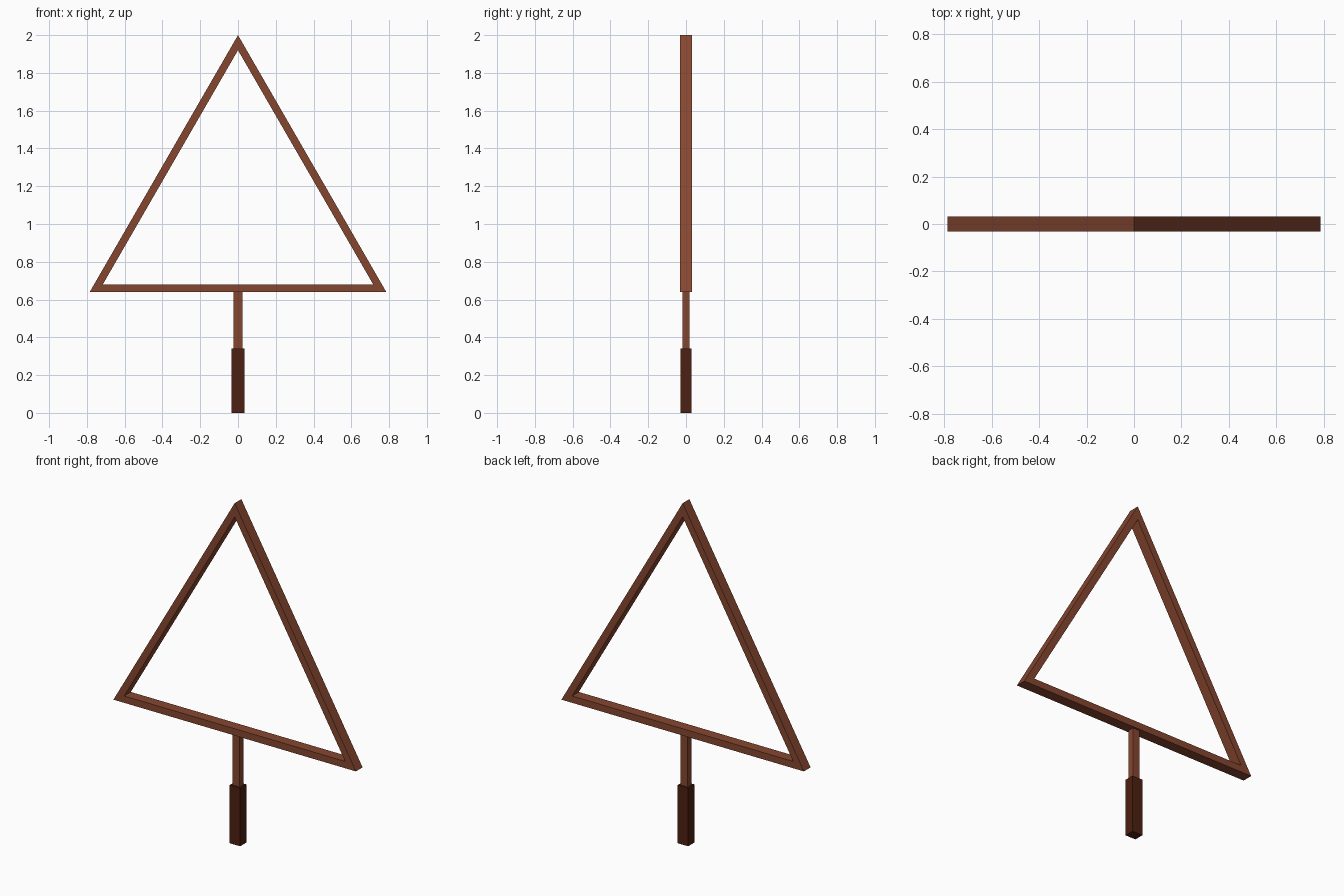
import bpy, bmesh, math

if "Cube" in bpy.data.objects:
    bpy.data.objects.remove(bpy.data.objects["Cube"])

def material(name, rgb):
    m = bpy.data.materials.new(name)
    m.diffuse_color = (*rgb, 1)
    m.use_nodes = True
    m.node_tree.nodes["Principled BSDF"].inputs["Base Color"].default_value = m.diffuse_color
    return m

BROWN = material("reddish brown", (0.24, 0.062, 0.029))
DARK = material("dark brown", (0.075, 0.0145, 0.0055))

def add_object(name, bm, mat):
    bmesh.ops.recalc_face_normals(bm, faces=bm.faces)
    me = bpy.data.meshes.new(name)
    bm.to_mesh(me)
    bm.free()
    me.materials.append(mat)
    ob = bpy.data.objects.new(name, me)
    bpy.context.collection.objects.link(ob)

def box(name, hx, hy, z0, z1, mat):
    bm = bmesh.new()
    bmesh.ops.create_cube(bm, size=1)
    for v in bm.verts:
        v.co = (v.co.x * 2 * hx, v.co.y * 2 * hy, z0 if v.co.z < 0 else z1)
    add_object(name, bm, mat)

# Triangular frame: equilateral outline, inset by the bar width, with mitred corners
BASE, TOP, BAR, HALF_Y = 0.64, 2.0, 0.04, 0.031
radius = (TOP - BASE) * 2 / 3
centre = TOP - radius

def ring(bm, r, y):
    return [bm.verts.new((r * math.sin(a), y, centre + r * math.cos(a)))
            for a in (0, math.tau / 3, 2 * math.tau / 3)]

bm = bmesh.new()
inner = radius - 2 * BAR
loops = [ring(bm, radius, -HALF_Y), ring(bm, radius, HALF_Y),
         ring(bm, inner, HALF_Y), ring(bm, inner, -HALF_Y)]
for k in range(4):
    a, b = loops[k], loops[(k + 1) % 4]
    for i in range(3):
        j = (i + 1) % 3
        bm.faces.new((a[i], a[j], b[j], b[i]))
add_object("triangle_frame", bm, BROWN)

# Shaft and thicker grip
box("shaft", 0.023, 0.019, 0.34, BASE, BROWN)
box("grip", 0.034, 0.029, 0.0, 0.34, DARK)
